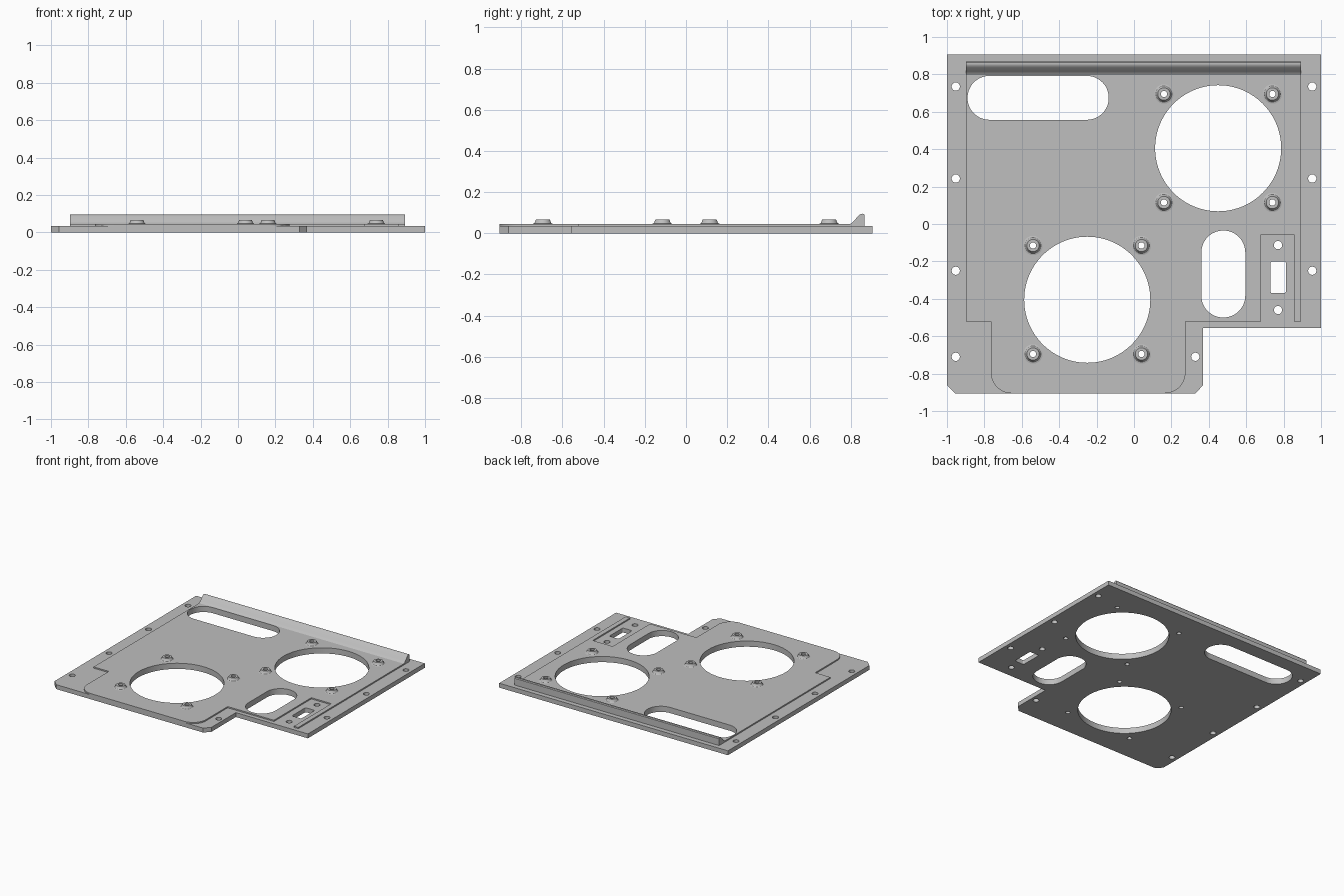
import bpy, bmesh
from math import sin, cos, pi, radians

cube = bpy.data.objects.get("Cube")
if cube:
    bpy.data.objects.remove(cube)

metal = bpy.data.materials.new("grey metal")
metal.use_nodes = True
GREY = (0.52, 0.52, 0.52, 1)
metal.diffuse_color = GREY
metal.node_tree.nodes["Principled BSDF"].inputs["Base Color"].default_value = GREY

BASE_TOP, PANEL_TOP = 0.035, 0.045
HOLE_R = 0.017


def arc(cx, cy, r, start, end, n=12):
    return [(cx + r * cos(radians(start + (end - start) * i / n)),
             cy + r * sin(radians(start + (end - start) * i / n))) for i in range(n + 1)]


def circle(cx, cy, r, n=32):
    return arc(cx, cy, r, 0, 360, n)[:-1]


def rounded(x0, x1, y0, y1, r):
    return (arc(x1 - r, y1 - r, r, 0, 90) + arc(x0 + r, y1 - r, r, 90, 180)
            + arc(x0 + r, y0 + r, r, 180, 270) + arc(x1 - r, y0 + r, r, 270, 360))


def finish(name, bm):
    bmesh.ops.remove_doubles(bm, verts=bm.verts, dist=1e-5)
    bmesh.ops.recalc_face_normals(bm, faces=bm.faces)
    mesh = bpy.data.meshes.new(name)
    bm.to_mesh(mesh)
    bm.free()
    mesh.materials.clear()
    mesh.materials.append(metal)
    obj = bpy.data.objects.new(name, mesh)
    bpy.context.collection.objects.link(obj)
    bpy.ops.object.select_all(action="DESELECT")
    obj.select_set(True)
    bpy.context.view_layer.objects.active = obj
    bpy.ops.object.shade_smooth_by_angle(angle=radians(30))
    return obj


def sheet(name, loops, z0, z1):
    """Flat plate: the first loop is the outline, the rest are openings."""
    curve = bpy.data.curves.new(name + "_outline", "CURVE")
    curve.dimensions = "2D"
    curve.fill_mode = "BOTH"
    curve.extrude = (z1 - z0) / 2
    for loop in loops:
        spline = curve.splines.new("POLY")
        spline.points.add(len(loop) - 1)
        for point, (x, y) in zip(spline.points, loop):
            point.co = (x, y, 0, 1)
        spline.use_cyclic_u = True
    helper = bpy.data.objects.new(name + "_outline", curve)
    bpy.context.collection.objects.link(helper)
    bpy.context.view_layer.update()
    mesh = bpy.data.meshes.new_from_object(
        helper.evaluated_get(bpy.context.evaluated_depsgraph_get()))
    bm = bmesh.new()
    bm.from_mesh(mesh)
    bpy.data.objects.remove(helper)
    bpy.data.meshes.remove(mesh)
    for v in bm.verts:
        v.co.z += (z0 + z1) / 2
    return finish(name, bm)


# Openings shared by both layers
fans = [(0.45, 0.405), (-0.25, -0.405)]
bosses = [(x + sx * 0.29, y + sy * 0.29) for x, y in fans for sx in (-1, 1) for sy in (-1, 1)]
openings = [circle(x, y, 0.337, 96) for x, y in fans]
openings += [circle(x, y, HOLE_R) for x, y in bosses]
openings += [rounded(-0.89, -0.135, 0.557, 0.792, 0.117),
             rounded(0.36, 0.595, -0.5, -0.035, 0.117)]

# Base plate with mounting holes and the socket opening
base_outline = [(-1, 0.905), (1, 0.905), (1, -0.555), (0.37, -0.555), (0.37, -0.862),
                (0.328, -0.905), (-0.957, -0.905), (-1, -0.862)]
mounts = [(side * 0.953, y) for side in (-1, 1) for y in (0.735, 0.243, -0.25)]
mounts += [(-0.953, -0.71), (0.328, -0.71), (0.77, -0.113), (0.77, -0.46)]
base_holes = [circle(x, y, 0.022) for x, y in mounts]
base_holes.append(rounded(0.73, 0.812, -0.37, -0.2, 0.01))
sheet("base_plate", [base_outline] + openings + base_holes, 0, BASE_TOP)

# Raised panel with a rounded front tongue and a recess around the socket
panel_outline = ([(-0.898, 0.868), (-0.898, -0.522), (-0.765, -0.522)]
                 + arc(-0.655, -0.795, 0.11, 180, 270) + arc(0.165, -0.795, 0.11, 270, 360)
                 + [(0.275, -0.522), (0.68, -0.522), (0.68, -0.055), (0.855, -0.055),
                    (0.855, -0.522), (0.893, -0.522), (0.893, 0.868)])
sheet("raised_panel", [panel_outline] + openings, BASE_TOP, PANEL_TOP)

# Upturned lip along the back
lip_profile = [(0.868, PANEL_TOP), (0.868, 0.088), (0.863, 0.094), (0.855, 0.095), (0.846, 0.092),
               (0.836, 0.084), (0.815, 0.059), (0.807, 0.051), (0.796, PANEL_TOP)]
bm = bmesh.new()
end = bm.faces.new([bm.verts.new((-0.898, y, z)) for y, z in lip_profile])
grown = bmesh.ops.extrude_face_region(bm, geom=[end], use_keep_orig=True)["geom"]
bmesh.ops.translate(bm, vec=(1.791, 0, 0),
                    verts=[g for g in grown if isinstance(g, bmesh.types.BMVert)])
finish("back_lip", bm)

# Screw bosses with flared feet
boss_profile = [(0.052, PANEL_TOP), (0.044, 0.047), (0.039, 0.052), (0.036, 0.062),
                (0.033, 0.067), (HOLE_R, 0.067), (HOLE_R, PANEL_TOP)]
for number, (x, y) in enumerate(bosses, 1):
    bm = bmesh.new()
    points = [bm.verts.new((x + r, y, z)) for r, z in boss_profile]
    edges = [bm.edges.new(pair) for pair in zip(points, points[1:])]
    bmesh.ops.spin(bm, geom=points + edges, cent=(x, y, 0), axis=(0, 0, 1),
                   angle=2 * pi, steps=32, use_merge=True)
    finish(f"screw_boss_{number}", bm)
